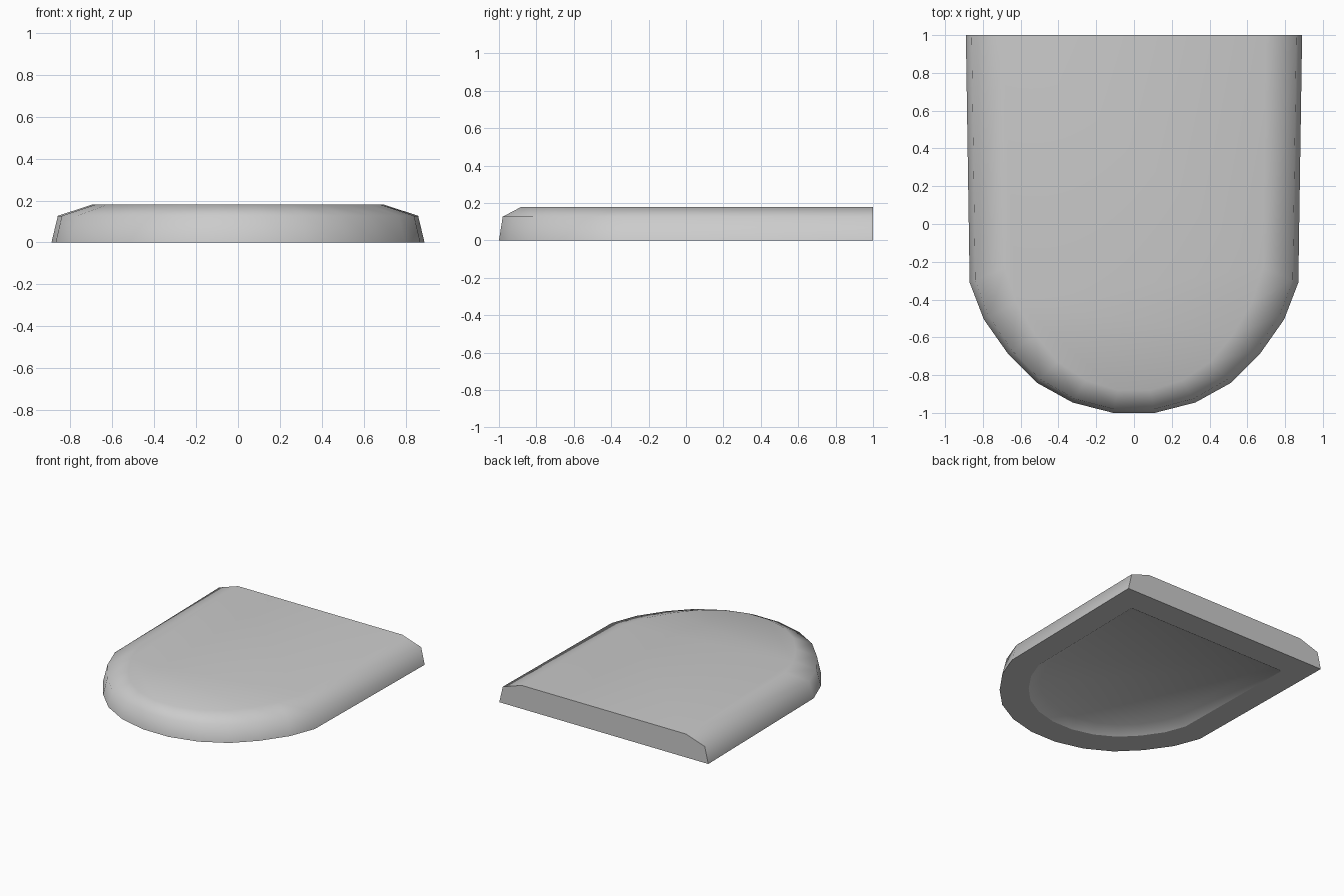
import bpy
import bmesh
from math import radians

if "Cube" in bpy.data.objects:
    bpy.data.objects.remove(bpy.data.objects["Cube"])

# One half of the D-shaped outline, from the back corner round to the nose
half = [(0.89, 1), (0.87, -0.31), (0.795, -0.505), (0.665, -0.69),
        (0.515, -0.84), (0.325, -0.945), (0.11, -1)]
outline = half + [(-x, y) for x, y in reversed(half)]

grey = bpy.data.materials.new("light_grey")
grey.use_nodes = True
colour = (0.6, 0.6, 0.6, 1)
grey.diffuse_color = colour
grey.node_tree.nodes["Principled BSDF"].inputs["Base Color"].default_value = colour

bm = bmesh.new()


def ring(width, length, z, back=1.0):
    """Outline scaled sideways, and lengthwise from its back edge."""
    return [bm.verts.new((x * width, back - (1 - y) * length, z)) for x, y in outline]


def bridge(a, b):
    for i in range(len(a)):
        j = (i + 1) % len(a)
        bm.faces.new((a[i], a[j], b[j], b[i]))


# Shallow dished underside, rim, outer wall, chamfer and flat top
rings = [ring(0.69, 0.715, 0.05, 0.72), ring(0.78, 0.795, 0, 0.8), ring(1, 1, 0),
         ring(0.966, 0.99, 0.127), ring(0.785, 0.94, 0.18)]
for lower, upper in zip(rings, rings[1:]):
    bridge(lower, upper)
bm.faces.new(rings[0])
bm.faces.new(rings[-1])
bmesh.ops.recalc_face_normals(bm, faces=bm.faces)

mesh = bpy.data.meshes.new("seat_lid")
bm.to_mesh(mesh)
bm.free()
mesh.materials.append(grey)
lid = bpy.data.objects.new("seat_lid", mesh)
bpy.context.collection.objects.link(lid)

# Soft shading over the chamfer and dish, crisp bottom and back edges
bpy.context.view_layer.objects.active = lid
lid.select_set(True)
bpy.ops.object.shade_smooth_by_angle(angle=radians(70))

# The rim that rests on the ground stays flat
for face in mesh.polygons:
    if all(mesh.vertices[v].co.z < 0.001 for v in face.vertices):
        face.use_smooth = False
